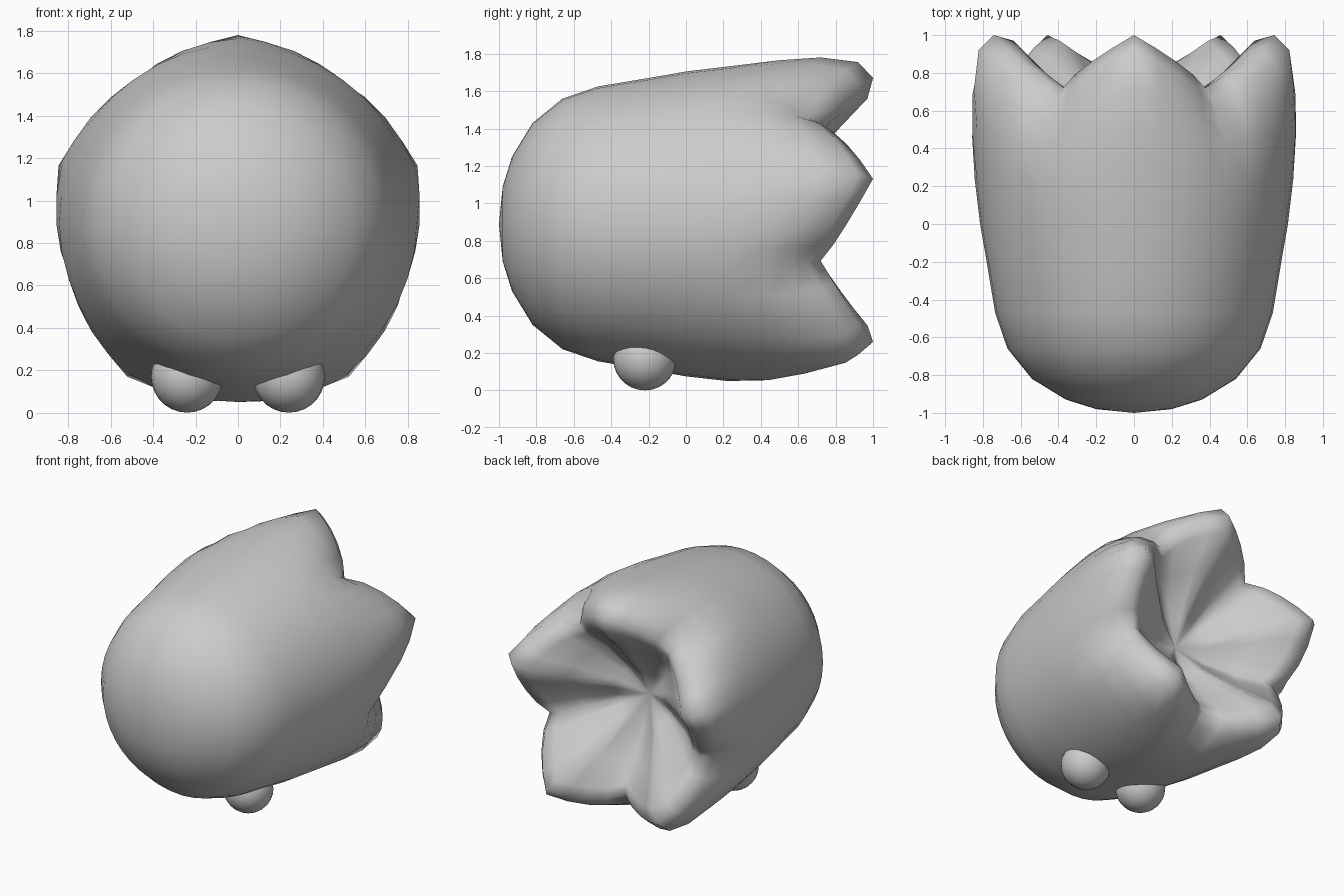
import bpy, bmesh, math

if "Cube" in bpy.data.objects:
    bpy.data.objects.remove(bpy.data.objects["Cube"])

CZ = 0.89      # height of the body axis
SEG = 40       # sides around the axis, 8 per tooth
TEETH = 5

# Rings from nose to hollow: (y, radius) on a tooth, (y, radius) in a valley
RINGS = [
    (-0.98, 0.20, -0.98, 0.20), (-0.93, 0.36, -0.93, 0.36),
    (-0.82, 0.54, -0.82, 0.54), (-0.66, 0.67, -0.66, 0.67),
    (-0.47, 0.735, -0.47, 0.735), (-0.20, 0.78, -0.20, 0.78),
    (0.0, 0.815, 0.0, 0.815), (0.25, 0.845, 0.22, 0.84),
    (0.50, 0.875, 0.42, 0.83), (0.72, 0.89, 0.55, 0.77),
    (0.92, 0.865, 0.65, 0.70), (1.0, 0.78, 0.72, 0.64),
    (0.97, 0.67, 0.70, 0.57), (0.78, 0.47, 0.58, 0.43),
    (0.56, 0.22, 0.48, 0.22),
]


def finish(name, bm):
    bmesh.ops.recalc_face_normals(bm, faces=bm.faces)
    mesh = bpy.data.meshes.new(name)
    bm.to_mesh(mesh)
    bm.free()
    for p in mesh.polygons:
        p.use_smooth = True
    obj = bpy.data.objects.new(name, mesh)
    bpy.context.collection.objects.link(obj)
    return obj


# Body: rounded nose, five-toothed rim and shallow hollow at the back
bm = bmesh.new()
loops = []
for yt, rt, yv, rv in RINGS:
    ring = []
    for i in range(SEG):
        a = math.pi / 2 + 2 * math.pi * i / SEG
        f = (i * TEETH / SEG) % 1.0
        w = abs(1 - 2 * f)                 # 1 on a tooth, 0 in a valley
        y = yv + (yt - yv) * w
        r = rv + (rt - rv) * w ** 0.75
        ring.append(bm.verts.new((r * math.cos(a), y, CZ + r * math.sin(a))))
    loops.append(ring)
for a, b in zip(loops, loops[1:]):
    for i in range(SEG):
        j = (i + 1) % SEG
        bm.faces.new((a[i], a[j], b[j], b[i]))
for ring, y in ((loops[0], -1.0), (loops[-1], 0.43)):
    pole = bm.verts.new((0, y, CZ))
    for i in range(SEG):
        bm.faces.new((ring[i], ring[(i + 1) % SEG], pole))
finish("body", bm)

# Feet: two small balls sunk into the underside
for side, name in ((1, "right_foot"), (-1, "left_foot")):
    bm = bmesh.new()
    bmesh.ops.create_uvsphere(bm, u_segments=24, v_segments=14, radius=0.17)
    foot = finish(name, bm)
    foot.location = (side * 0.24, -0.22, 0.17)
